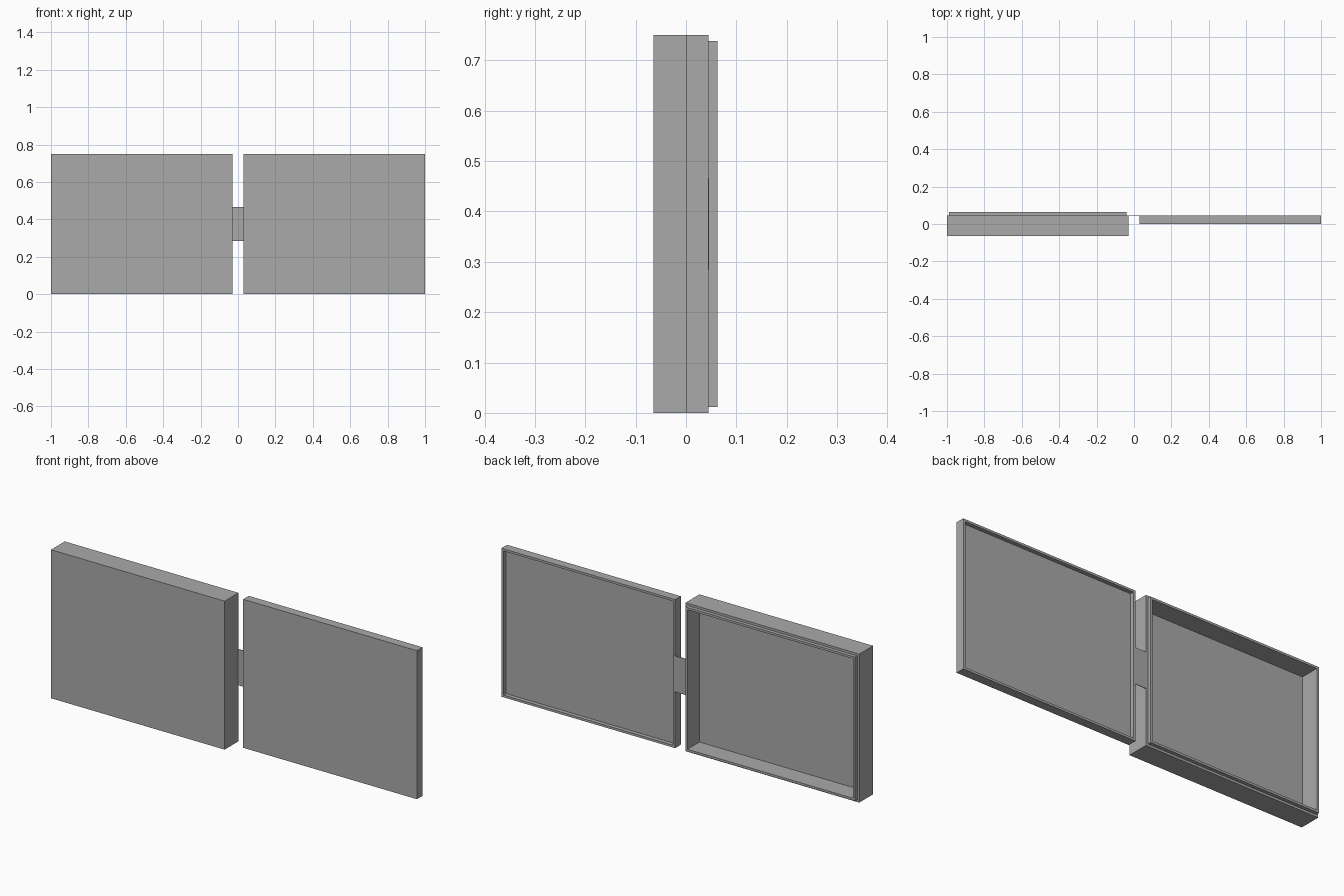
import bpy
import bmesh
from mathutils import Matrix, Vector

cube = bpy.data.objects.get("Cube")
if cube:
    bpy.data.objects.remove(cube, do_unlink=True)

GAP = 0.029       # half the space between the halves
HEIGHT = 0.75
RIM_Y = 0.045     # level where the halves meet when closed
LIP = 0.018       # height of the raised lip
STEP = 0.016      # width of the ledge around the lip

grey = bpy.data.materials.new("plain grey")
grey.use_nodes = True
colour = (0.4, 0.4, 0.4, 1)
grey.diffuse_color = colour
grey.node_tree.nodes["Principled BSDF"].inputs["Base Color"].default_value = colour


def block(name, low, high):
    """Box between two corners; returns the object."""
    low, high = Vector(low), Vector(high)
    bm = bmesh.new()
    place = Matrix.Translation((low + high) / 2) @ Matrix.Diagonal((*(high - low), 1))
    bmesh.ops.create_cube(bm, size=1, matrix=place)
    mesh = bpy.data.meshes.new(name)
    bm.to_mesh(mesh)
    bm.free()
    mesh.materials.append(grey)
    obj = bpy.data.objects.new(name, mesh)
    bpy.context.collection.objects.link(obj)
    return obj


def tray(name, low, high, steps):
    """Box whose back face is inset and pushed along y, once per step."""
    obj = block(name, low, high)
    bm = bmesh.new()
    bm.from_mesh(obj.data)
    back = max(bm.faces, key=lambda f: f.calc_center_median().y)
    for inset, push in steps:
        bmesh.ops.inset_region(bm, faces=[back], thickness=inset)
        # a tiny-free vertical wall: extrude the inset face along y
        new = bmesh.ops.extrude_discrete_faces(bm, faces=[back])["faces"][0]
        bmesh.ops.translate(bm, verts=new.verts, vec=(0, push, 0))
        back = new
    bmesh.ops.recalc_face_normals(bm, faces=bm.faces)
    bm.to_mesh(obj.data)
    bm.free()


# Deep half: ledge, raised lip, then the hollow
tray("case_base", (-1, -0.065, 0), (-GAP, RIM_Y, HEIGHT),
     [(STEP, LIP), (STEP, -0.096)])

# Shallow half: recess that takes the lip
tray("case_lid", (GAP, 0, 0), (1, RIM_Y, HEIGHT), [(STEP, -0.02)])

# Thin flexible strap joining the halves
block("hinge_strap", (-GAP, RIM_Y - 0.002, 0.284), (GAP, RIM_Y + 0.001, 0.466))
